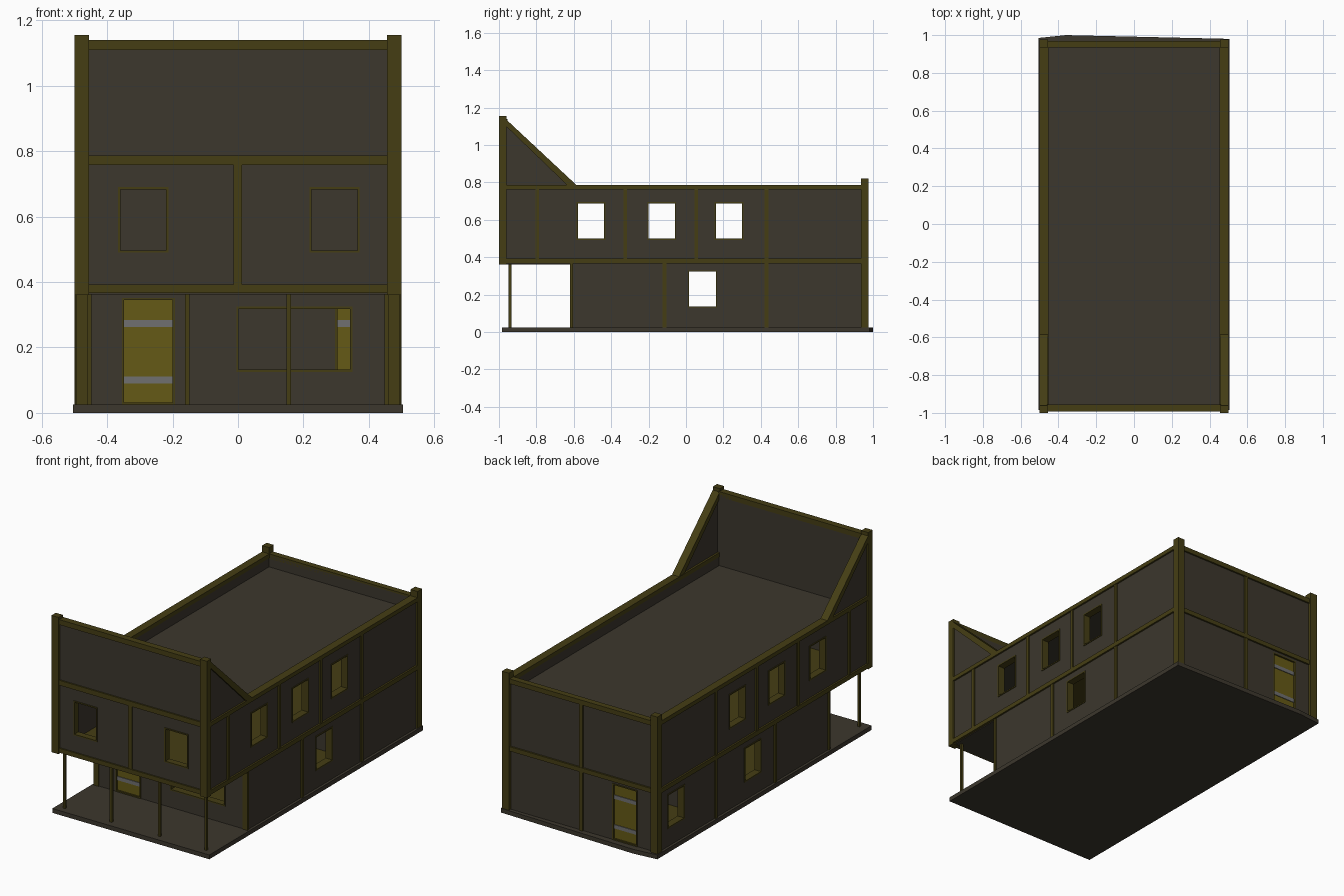
import bpy, bmesh

if "Cube" in bpy.data.objects:
    bpy.data.objects.remove(bpy.data.objects["Cube"])

def material(name, r, g, b):
    m = bpy.data.materials.new(name)
    m.diffuse_color = (r, g, b, 1)
    m.use_nodes = True
    m.node_tree.nodes["Principled BSDF"].inputs["Base Color"].default_value = m.diffuse_color
    return m

PLASTER = material("plaster", 0.045, 0.038, 0.026)
WOOD = material("timber", 0.06, 0.048, 0.007)
DOOR = material("door_wood", 0.13, 0.10, 0.008)
IRON = material("iron", 0.16, 0.16, 0.16)

def finish(name, bm, mat):
    bmesh.ops.recalc_face_normals(bm, faces=bm.faces)
    me = bpy.data.meshes.new(name)
    bm.to_mesh(me)
    bm.free()
    me.materials.append(mat)
    ob = bpy.data.objects.new(name, me)
    bpy.context.collection.objects.link(ob)
    return ob

def prism(name, pts, offset, mat):
    """Extrude a flat outline along an offset."""
    bm = bmesh.new()
    f = bm.faces.new([bm.verts.new(p) for p in pts])
    r = bmesh.ops.extrude_face_region(bm, geom=[f])
    bmesh.ops.translate(bm, vec=offset, verts=[v for v in r["geom"] if isinstance(v, bmesh.types.BMVert)])
    return finish(name, bm, mat)

def box(name, x0, x1, y0, y1, z0, z1, mat=WOOD):
    return prism(name, [(x0, y0, z0), (x1, y0, z0), (x1, y1, z0), (x0, y1, z0)], (0, 0, z1 - z0), mat)

def slab_box(name, axis, d0, d1, u0, u1, z0, z1, mat=WOOD):
    """Box in a wall: u runs along the wall axis, d is the depth."""
    d0, d1 = sorted((d0, d1))
    if axis == "x":
        return box(name, u0, u1, d0, d1, z0, z1, mat)
    return box(name, d0, d1, u0, u1, z0, z1, mat)

def wall(name, axis, d0, d1, u0, u1, z0, z1, windows=(), doors=()):
    """Wall with true openings, framed windows and banded doors."""
    holes = list(windows) + list(doors)
    us = sorted({u0, u1, *[h[0] for h in holes], *[h[1] for h in holes]})
    zs = sorted({z0, z1, *[h[2] for h in holes], *[h[3] for h in holes]})
    bm = bmesh.new()
    P = (lambda u, z: (u, d0, z)) if axis == "x" else (lambda u, z: (d0, u, z))
    grid = {(u, z): bm.verts.new(P(u, z)) for u in us for z in zs}
    for ua, ub in zip(us, us[1:]):
        for za, zb in zip(zs, zs[1:]):
            if not any(h[0] <= ua < h[1] and h[2] <= za < h[3] for h in holes):
                bm.faces.new([grid[k] for k in ((ua, za), (ub, za), (ub, zb), (ua, zb))])
    bmesh.ops.delete(bm, geom=[v for v in bm.verts if not v.link_faces], context="VERTS")
    r = bmesh.ops.extrude_face_region(bm, geom=bm.faces[:])
    vec = (0, d1 - d0, 0) if axis == "x" else (d1 - d0, 0, 0)
    bmesh.ops.translate(bm, vec=vec, verts=[v for v in r["geom"] if isinstance(v, bmesh.types.BMVert)])
    finish(name, bm, PLASTER)
    a, b = sorted((d0, d1))
    t = 0.007
    for ua, ub, za, zb in holes:
        for s in ((ua, ua + t, za, zb), (ub - t, ub, za, zb),
                  (ua + t, ub - t, zb - t, zb), (ua + t, ub - t, za, za + t)):
            slab_box(name + "_frame", axis, a - 0.004, b + 0.004, *s)
    for ua, ub, za, zb in doors:
        slab_box(name + "_door", axis, a + 0.006, b - 0.006, ua + t, ub - t, za + t, zb - t, DOOR)
        for z in (0.09, 0.262):
            slab_box(name + "_door_band", axis, a + 0.002, b - 0.002, ua + t, ub - t, z, z + 0.022, IRON)

# Base slab with slightly uneven back edge
prism("base_slab", [(-0.505, -0.985, 0), (0.505, -0.985, 0), (0.505, 0.98, 0),
                    (-0.36, 1.0, 0), (-0.505, 0.985, 0)], (0, 0, 0.025), PLASTER)
# Upper floor and flat roof
box("upper_floor", -0.485, 0.485, -0.98, 0.955, 0.366, 0.388, WOOD)
box("porch_ceiling", -0.485, 0.485, -0.98, -0.6, 0.362, 0.366, PLASTER)
box("flat_roof", -0.455, 0.455, -0.955, 0.945, 0.695, 0.71, PLASTER)
box("ground_floor_boards", -0.455, 0.455, -0.6, 0.93, 0.025, 0.028)

# Ground floor walls
wall("ground_front_wall", "x", -0.615, -0.58, -0.485, 0.485, 0.025, 0.366,
     [(-0.005, 0.35, 0.125, 0.325)], [(-0.355, -0.193, 0.025, 0.352)])
wall("ground_back_wall", "x", 0.96, 0.925, -0.485, 0.485, 0.025, 0.38,
     [], [(-0.36, -0.2, 0.025, 0.352)])
wall("partition_wall", "x", 0.42, 0.44, -0.455, 0.455, 0.025, 0.366,
     [], [(0.297, 0.45, 0.025, 0.352)])
# Upper walls
wall("upper_front_wall", "x", -0.985, -0.955, -0.47, 0.47, 0.366, 1.125,
     [(-0.367, -0.213, 0.49, 0.69), (0.218, 0.372, 0.49, 0.69)])
wall("upper_back_wall", "x", 0.96, 0.935, -0.485, 0.485, 0.38, 0.775)

# Side walls and their timbers
for s, side in ((1, "right"), (-1, "left")):
    low = [(0.01, 0.167, 0.13, 0.33)]
    if s < 0:
        low.append((0.715, 0.872, 0.13, 0.33))
    wall(side + "_ground_wall", "y", s * 0.49, s * 0.455, -0.6, 0.94, 0.025, 0.38, low)
    wall(side + "_upper_wall", "y", s * 0.49, s * 0.455, -0.97, 0.94, 0.38, 0.78,
         [(c - 0.077, c + 0.077, 0.493, 0.695) for c in (-0.508, -0.13, 0.23)])
    # Sloped parapet with its raking beam
    prism(side + "_parapet", [(s * 0.49, -0.965, 0.775), (s * 0.49, -0.605, 0.775), (s * 0.49, -0.965, 1.12)],
          (-s * 0.025, 0, 0), PLASTER)
    prism(side + "_raking_beam", [(s * 0.5, -0.965, 1.14), (s * 0.5, -0.965, 1.103),
                                  (s * 0.5, -0.63, 0.78), (s * 0.5, -0.585, 0.785)], (-s * 0.045, 0, 0), WOOD)
    slab_box(side + "_top_beam", "y", s * 0.5, s * 0.453, -0.965, 0.94, 0.762, 0.786)
    slab_box(side + "_floor_beam", "y", s * 0.5, s * 0.47, -0.965, 0.94, 0.366, 0.392)
    for y in (-0.795, -0.325, 0.055, 0.43):
        slab_box(side + "_upper_stud", "y", s * 0.498, s * 0.47, y - 0.01, y + 0.01, 0.39, 0.765)
    for y in (-0.115, 0.43):
        slab_box(side + "_ground_stud", "y", s * 0.498, s * 0.47, y - 0.01, y + 0.01, 0.025, 0.37)
    # Corner posts
    slab_box("front_corner_post", "y", s * 0.5, s * 0.455, -1.0, -0.96, 0.36, 1.155)
    slab_box("back_corner_post", "y", s * 0.5, s * 0.455, 0.935, 0.977, 0.025, 0.822)
    slab_box("porch_corner_post", "y", s * 0.495, s * 0.462, -0.62, -0.605, 0.025, 0.37)
    # Porch supports
    for x in (0.155, 0.455):
        box("porch_support", s * x - 0.007, s * x + 0.007, -0.948, -0.934, 0.025, 0.37)

# Front and back beams
for z0, z1 in ((0.366, 0.392), (0.758, 0.787), (1.11, 1.14)):
    box("front_beam", -0.46, 0.46, -0.993, -0.955 if z0 > 1 else -0.975, z0, z1)
box("front_centre_post", -0.014, 0.012, -0.991, -0.975, 0.39, 0.76)
box("back_floor_beam", -0.46, 0.46, 0.94, 0.97, 0.366, 0.392)
box("back_top_beam", -0.46, 0.46, 0.935, 0.97, 0.758, 0.786)
box("back_centre_post", -0.012, 0.012, 0.95, 0.968, 0.025, 0.76)
